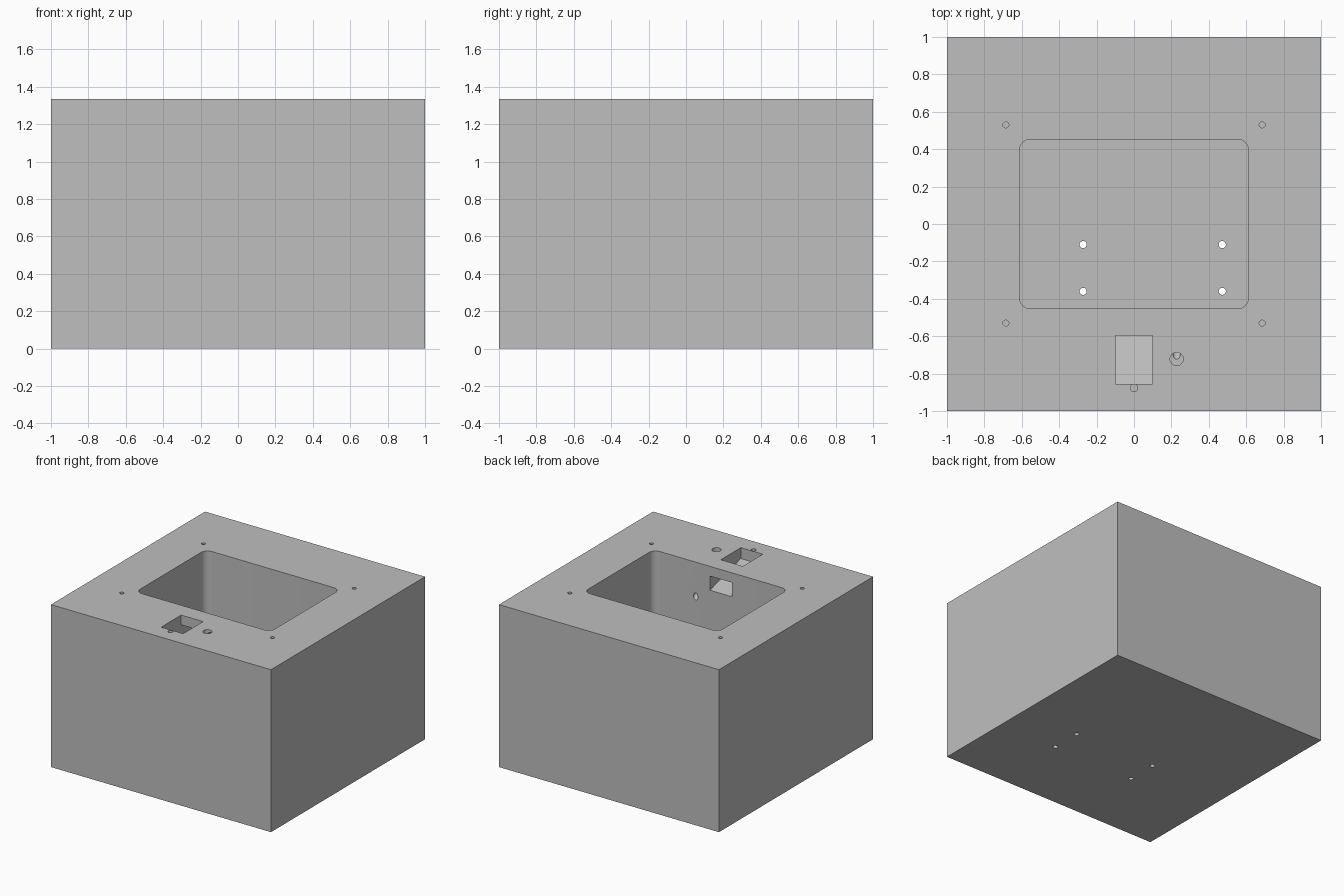
import bpy
import bmesh
from math import pi, radians
from mathutils import Matrix, Vector

if "Cube" in bpy.data.objects:
    bpy.data.objects.remove(bpy.data.objects["Cube"])

HEIGHT = 1.335
FLOOR = 0.1

grey = bpy.data.materials.new("light_grey")
grey.use_nodes = True
colour = (0.52, 0.52, 0.52, 1)
grey.diffuse_color = colour
grey.node_tree.nodes["Principled BSDF"].inputs["Base Color"].default_value = colour


def finish(name, bm):
    bmesh.ops.recalc_face_normals(bm, faces=bm.faces)
    mesh = bpy.data.meshes.new(name)
    bm.to_mesh(mesh)
    bm.free()
    mesh.materials.append(grey)
    obj = bpy.data.objects.new(name, mesh)
    bpy.context.collection.objects.link(obj)
    return obj


def box(name, low, high, corner=0):
    bm = bmesh.new()
    low, high = Vector(low), Vector(high)
    bmesh.ops.create_cube(bm, size=1)
    for v in bm.verts:
        v.co = (low + high) / 2 + v.co * (high - low)
    if corner:
        upright = [e for e in bm.edges
                   if abs(e.verts[0].co.z - e.verts[1].co.z) > 0.01]
        bmesh.ops.bevel(bm, geom=upright, offset=corner, segments=8,
                        profile=0.5, affect='EDGES')
    return finish(name, bm)


def drill(name, x, y, radius, bottom, top):
    bm = bmesh.new()
    bmesh.ops.create_cone(bm, cap_ends=True, segments=32, radius1=radius,
                          radius2=radius, depth=top - bottom,
                          matrix=Matrix.Translation((x, y, (top + bottom) / 2)))
    return finish(name, bm)


def side_profile(name, points, half_width):
    # Extrude a y-z outline across x
    bm = bmesh.new()
    face = bm.faces.new([bm.verts.new((-half_width, y, z)) for y, z in points])
    moved = bmesh.ops.extrude_face_region(bm, geom=[face])["geom"]
    bmesh.ops.translate(bm, vec=(2 * half_width, 0, 0),
                        verts=[v for v in moved if isinstance(v, bmesh.types.BMVert)])
    return finish(name, bm)


housing = box("housing", (-1, -1, 0), (1, 1, HEIGHT))
above = HEIGHT + 0.05

# Main well with rounded corners
cutters = [box("well", (-0.612, -0.453, FLOOR), (0.612, 0.453, above), corner=0.06)]

# Socket opening with a passage into the well
cutters.append(side_profile("socket_passage", [
    (-0.855, above), (-0.595, above), (-0.595, HEIGHT - 0.08),
    (-0.4, HEIGHT - 0.08), (-0.4, HEIGHT - 0.21), (-0.855, HEIGHT - 0.09)], 0.1))

# Pin hole and button recess
cutters.append(drill("pin_hole", 0, -0.877, 0.02, HEIGHT - 0.1, above))
cutters.append(drill("button_recess", 0.228, -0.722, 0.035, HEIGHT - 0.04, above))

# Slanted cable bore from the recess down to the well
bore = drill("cable_bore", 0, 0, 0.02, -0.21, 0.21)
bore.data.transform(Matrix.Translation((0.228, -0.567, HEIGHT - 0.168))
                    @ Matrix.Rotation(radians(45), 4, 'X'))
cutters.append(bore)

# Lid screw holes
for x in (-0.685, 0.685):
    for y in (-0.53, 0.53):
        cutters.append(drill("screw_hole", x, y, 0.016, HEIGHT - 0.13, above))

# Mounting holes through the floor
for x in (-0.272, 0.472):
    for y in (-0.36, -0.11):
        cutters.append(drill("mounting_hole", x, y, 0.019, -0.05, FLOOR + 0.05))

bpy.ops.object.select_all(action='DESELECT')
housing.select_set(True)
bpy.context.view_layer.objects.active = housing
for cutter in cutters:
    cutter.hide_render = True
    cut = housing.modifiers.new("cut", 'BOOLEAN')
    cut.operation = 'DIFFERENCE'
    cut.solver = 'EXACT'
    cut.object = cutter
    bpy.ops.object.modifier_apply(modifier=cut.name)
    bpy.data.objects.remove(cutter)

bpy.ops.object.shade_smooth_by_angle(angle=radians(30))
